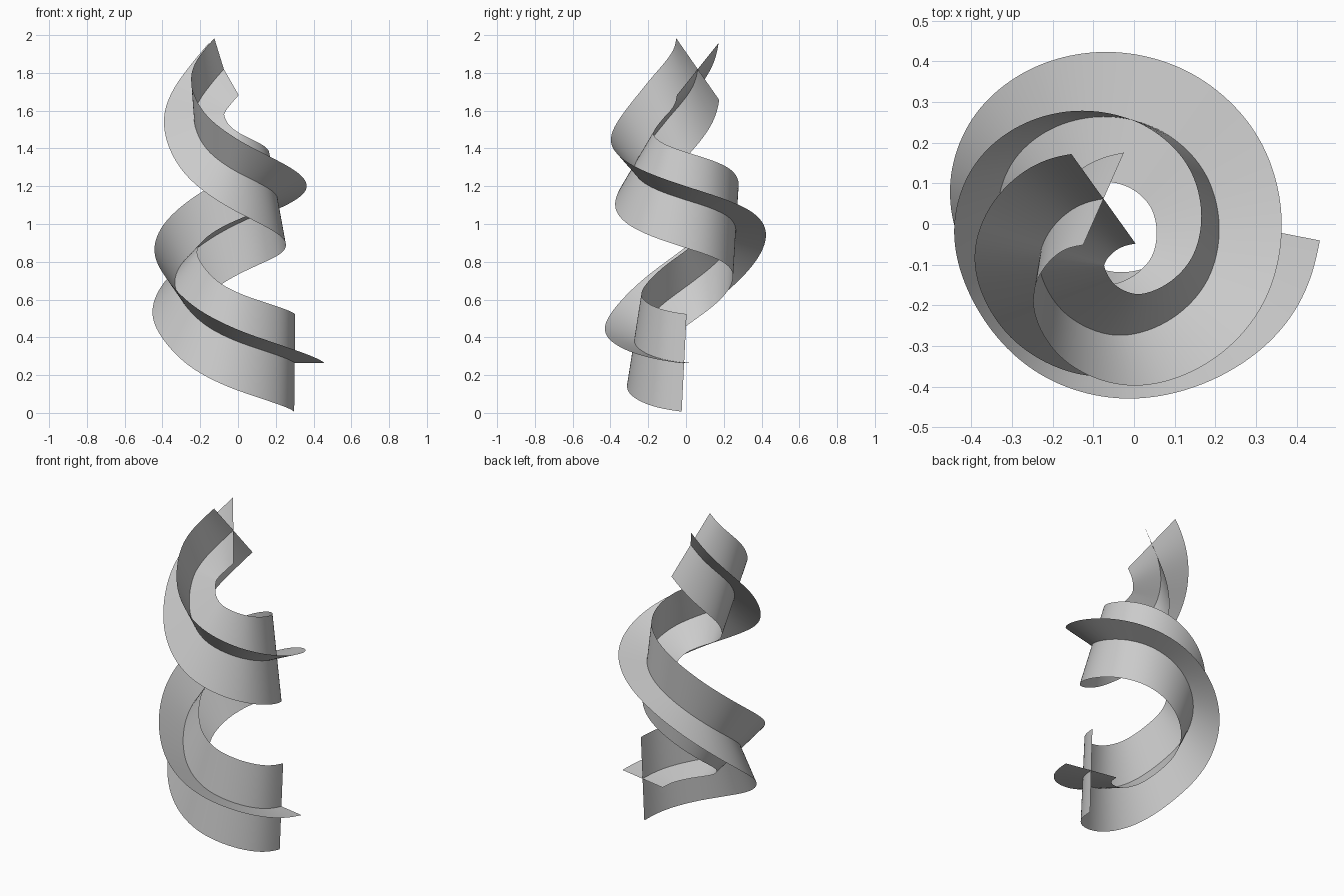
import bpy, math
from mathutils import Vector, Quaternion

if "Cube" in bpy.data.objects:
    bpy.data.objects.remove(bpy.data.objects["Cube"], do_unlink=True)

STRETCH = 1.62   # upright proportion of the cross section
ARM = 0.16       # half width of each ribbon
STEPS = 12       # sections between path points

# Centre line of the spiral, bottom to top
path = [Vector((x, y, z / STRETCH)) for x, y, z in (
    (0.30, -0.01, 0.265), (0.256, -0.14, 0.288), (0.135, -0.238, 0.33),
    (-0.03, -0.277, 0.388), (-0.175, -0.235, 0.465), (-0.285, -0.125, 0.575),
    (-0.338, 0.03, 0.69), (-0.30, 0.155, 0.79), (-0.20, 0.238, 0.885),
    (-0.065, 0.266, 0.97), (0.07, 0.23, 1.035), (0.175, 0.13, 1.085),
    (0.212, -0.01, 1.13), (0.18, -0.145, 1.177), (0.085, -0.24, 1.23),
    (-0.04, -0.277, 1.295), (-0.16, -0.23, 1.388), (-0.22, -0.15, 1.49),
    (-0.234, -0.085, 1.57), (-0.21, -0.02, 1.645), (-0.147, 0.04, 1.735),
    (-0.075, 0.062, 1.82))]


def smooth_path(pts):
    """Spline through the points, paced by their spacing, then relaxed."""
    gaps = [(b - a).length for a, b in zip(pts, pts[1:])]
    slopes = [(b - a) / g for a, b, g in zip(pts, pts[1:], gaps)]
    tans = [(s0 * g1 + s1 * g0) / (g0 + g1)
            for s0, s1, g0, g1 in zip(slopes, slopes[1:], gaps, gaps[1:])]
    tans = [2 * slopes[0] - tans[0]] + tans + [2 * slopes[-1] - tans[-1]]
    out = []
    for i, g in enumerate(gaps):
        for k in range(STEPS):
            t = k / STEPS
            ease = t * t * (3 - 2 * t)
            out.append(pts[i].lerp(pts[i + 1], ease)
                       + tans[i] * g * t * (1 - t) ** 2
                       - tans[i + 1] * g * t * t * (1 - t))
    out.append(pts[-1].copy())
    for _ in range(20):
        out[1:-1] = [(a + 2 * b + c) / 4
                     for a, b, c in zip(out, out[1:], out[2:])]
    return out


centres = smooth_path(path)
last = len(centres) - 1
tangents = [(centres[min(i + 1, last)] - centres[max(i - 1, 0)]).normalized()
            for i in range(last + 1)]

# Carry an upright direction along the path without twisting it
up = Vector((0, 0, 1))
ups = []
for i, t in enumerate(tangents):
    if i:
        up = tangents[i - 1].rotation_difference(t) @ up
    up = (up - t * up.dot(t)).normalized()
    ups.append(up)

# Small even twist so the cross lands at the right angle at the top
aim = Vector((-0.22, -0.69, 0.69))
t_end, u_end = tangents[-1], ups[-1]
twist = math.atan2(aim.dot(t_end.cross(u_end)), aim.dot(u_end))
quarter = math.pi / 2
twist -= round(twist / quarter) * quarter
ups = [Quaternion(t, twist * i / last) @ u
       for i, (t, u) in enumerate(zip(tangents, ups))]

grey = bpy.data.materials.new("light_grey")
grey.use_nodes = True
colour = (0.6, 0.6, 0.6, 1)
grey.diffuse_color = colour
grey.node_tree.nodes["Principled BSDF"].inputs["Base Color"].default_value = colour


def ribbon(name, sides):
    """Sheet centred on the path, spreading along the side directions."""
    verts = []
    for c, s in zip(centres, sides):
        for sign in (-1, 1):
            v = c + s * ARM * sign
            verts.append((v.x, v.y, v.z * STRETCH))
    faces = [(2 * i, 2 * i + 1, 2 * i + 3, 2 * i + 2) for i in range(last)]
    mesh = bpy.data.meshes.new(name)
    mesh.from_pydata(verts, [], faces)
    mesh.materials.append(grey)
    mesh.shade_smooth()
    obj = bpy.data.objects.new(name, mesh)
    bpy.context.collection.objects.link(obj)


# Two crossed ribbons
ribbon("upright_ribbon", ups)
ribbon("flat_ribbon", [u.cross(t) for u, t in zip(ups, tangents)])
